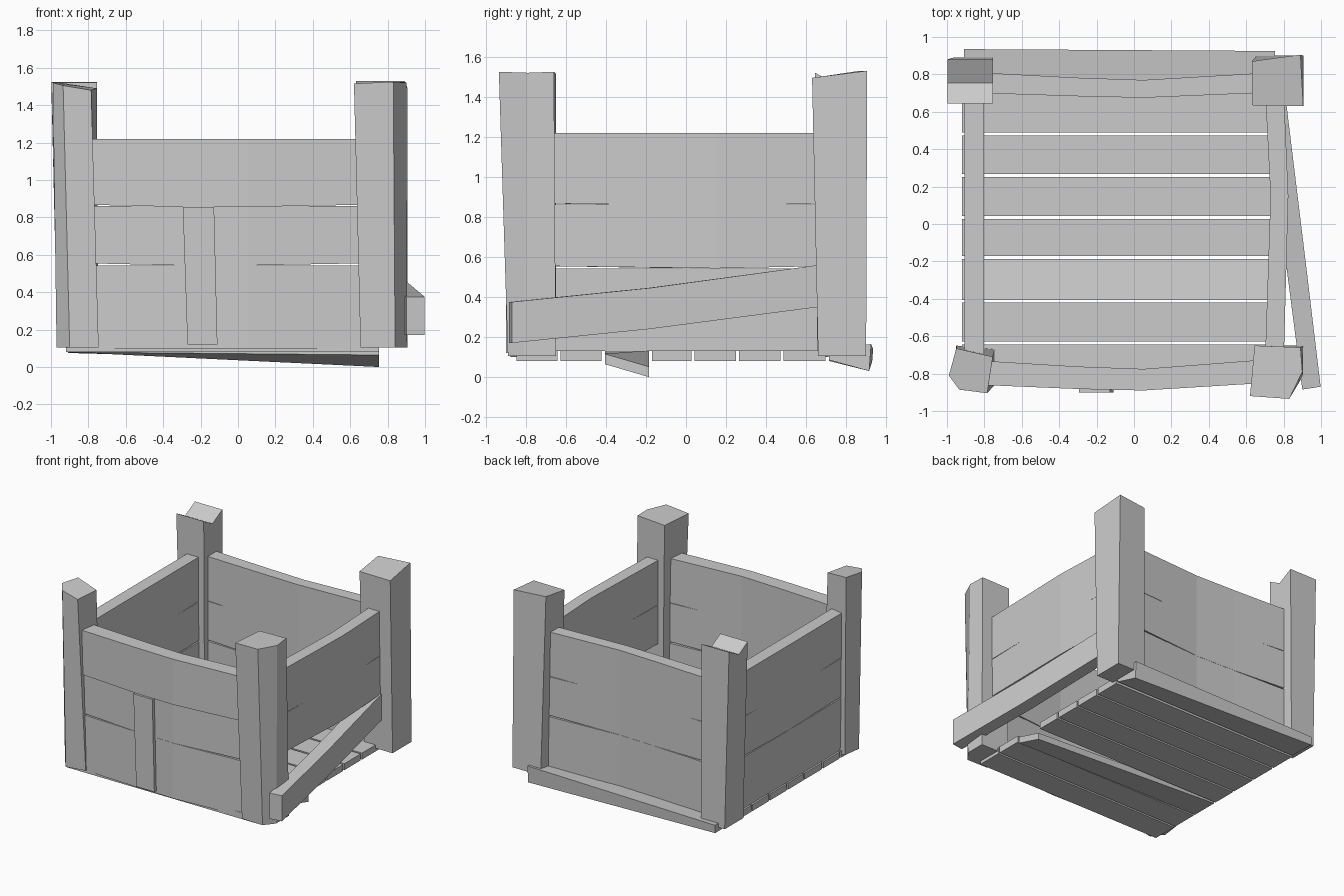
import bpy, bmesh

wood = bpy.data.materials.new("plain grey")
wood.diffuse_color = (0.6, 0.6, 0.6, 1)


def loft(name, rings):
    """Flat-faced solid through matching rings of points, capped at both ends."""
    bm = bmesh.new()
    vr = [[bm.verts.new(p) for p in r] for r in rings]
    n = len(vr[0])
    for a, b in zip(vr, vr[1:]):
        for i in range(n):
            j = (i + 1) % n
            bm.faces.new((a[i], a[j], b[j], b[i]))
    bm.faces.new(vr[0][::-1])
    bm.faces.new(vr[-1])
    bmesh.ops.recalc_face_normals(bm, faces=bm.faces)
    me = bpy.data.meshes.new(name)
    bm.to_mesh(me)
    bm.free()
    me.materials.append(wood)
    ob = bpy.data.objects.new(name, me)
    bpy.context.collection.objects.link(ob)
    return ob


def wall_plank(name, axis, stations, z0, z1, sag=0.0):
    """Plank along an axis; each station is (position, side a, side b)."""
    rings = []
    for k, (t, a, b) in enumerate(stations):
        d = sag if 0 < k < len(stations) - 1 else 0
        prof = [(a, z0 + d), (b, z0 + d), (b, z1), (a, z1)]
        rings.append([(t, s, z) if axis == 'x' else (s, t, z) for s, z in prof])
    return loft(name, rings)


def post(name, low, top, z0=0.105):
    loft(name, [[(x, y, z0) for x, y in low], top])


# Corner posts, crooked and chamfered on the front
post("front_left_post",
     [(-0.95, -0.65), (-0.745, -0.67), (-0.745, -0.86), (-0.9, -0.89), (-0.97, -0.8)],
     [(-0.95, -0.665, 1.52), (-0.755, -0.71, 1.49), (-0.785, -0.905, 1.48),
      (-0.935, -0.885, 1.505), (-0.99, -0.81, 1.52)])
post("front_right_post",
     [(0.66, -0.65), (0.905, -0.65), (0.905, -0.81), (0.84, -0.89), (0.655, -0.885)],
     [(0.645, -0.65, 1.515), (0.89, -0.66, 1.525), (0.9, -0.79, 1.52),
      (0.83, -0.935, 1.525), (0.62, -0.92, 1.515)])
post("back_right_post",
     [(0.655, 0.66), (0.905, 0.66), (0.905, 0.9), (0.655, 0.9)],
     [(0.63, 0.635, 1.495), (0.905, 0.63, 1.495), (0.89, 0.905, 1.53), (0.63, 0.87, 1.53)])
# Back left post has a notch split into its top
loft("back_left_post", [
    [(-0.965, yb, 0.105), (-0.755, yb, 0.105), (xr, yt, z), (-0.997, yt, z)]
    for yb, yt, xr, z in ((0.655, 0.645, -0.755, 1.52),
                          (0.77, 0.755, -0.755, 1.46),
                          (0.89, 0.88, -0.755, 1.525))])

# Wall planks: three rows, bowed in the middle
ROWS = {"top": (0.868, 1.22), "middle": (0.555, 0.862), "lower": (0.1, 0.542)}
for row, (z0, z1) in ROWS.items():
    sag = 0 if row == "lower" else -0.012
    inset = 0 if row == "top" else 0.012
    wall_plank(row + "_front_plank", 'x',
               [(-0.83, -0.86 + inset, -0.73), (-0.3, -0.882 + inset, -0.762),
                (0.05, -0.89 + inset, -0.775), (0.7, -0.85 + inset, -0.725)], z0, z1, sag)
    wall_plank(row + "_back_plank", 'x',
               [(-0.83, 0.70, 0.81), (-0.3, 0.683, 0.782),
                (0.05, 0.675, 0.77), (0.7, 0.702, 0.808)], z0, z1, sag)
    wall_plank(row + "_left_plank", 'y',
               [(-0.75, -0.905, -0.803), (0, -0.907, -0.803), (0.74, -0.905, -0.803)],
               z0 + (0.03 if row == "lower" else 0), z1, sag)
    if row != "lower":
        wall_plank(row + "_right_plank", 'y',
                   [(-0.75, 0.70, 0.80), (0.15, 0.73, 0.825), (0.74, 0.70, 0.80)], z0, z1, sag)

# Lower right plank has come loose at its front end
loft("loose_right_plank", [
    [(x0, y, z0), (x1, y + d, z0), (x1, y + d, z1), (x0, y, z1)]
    for y, d, x0, x1, z0, z1 in ((-0.885, 0.015, 0.9, 0.998, 0.17, 0.375),
                                 (-0.19, 0.01, 0.81, 0.915, 0.24, 0.445),
                                 (0.68, 0.0, 0.71, 0.81, 0.352, 0.562))])

# Upright batten on the front
loft("front_batten", [
    [(x0, -0.9, z), (x1, -0.9, z), (x1, -0.82, z), (x0, -0.82, z)]
    for x0, x1, z in ((-0.27, -0.11, 0.12), (-0.295, -0.128, 0.855))])

# Floor planks; the third has dropped at its right rear corner
EDGES = [-0.855, -0.635, -0.413, -0.178, 0.035, 0.258, 0.48, 0.705]
for i, (a, b) in enumerate(zip(EDGES, EDGES[1:])):
    rings = []
    for x, drop in ((-0.92, 0), (0.755, 0.08 if i == 2 else 0)):
        g = 0.008
        rings.append([(x, a + g, 0.08 - drop * 0.2), (x, b - g, 0.08 - drop),
                      (x, b - g, 0.132 - drop), (x, a + g, 0.132 - drop * 0.2)])
    loft("floor_plank_%d" % (i + 1), rings)

# Rear floor plank, twisted and sticking out behind the wall
loft("rear_floor_plank", [
    [(-0.91, 0.715, 0.08), (-0.91, 0.93, 0.075), (-0.91, 0.935, 0.14), (-0.91, 0.715, 0.132)],
    [(0.755, 0.715, 0.085), (0.755, 0.915, 0.03), (0.755, 0.925, 0.165), (0.755, 0.715, 0.135)]])
